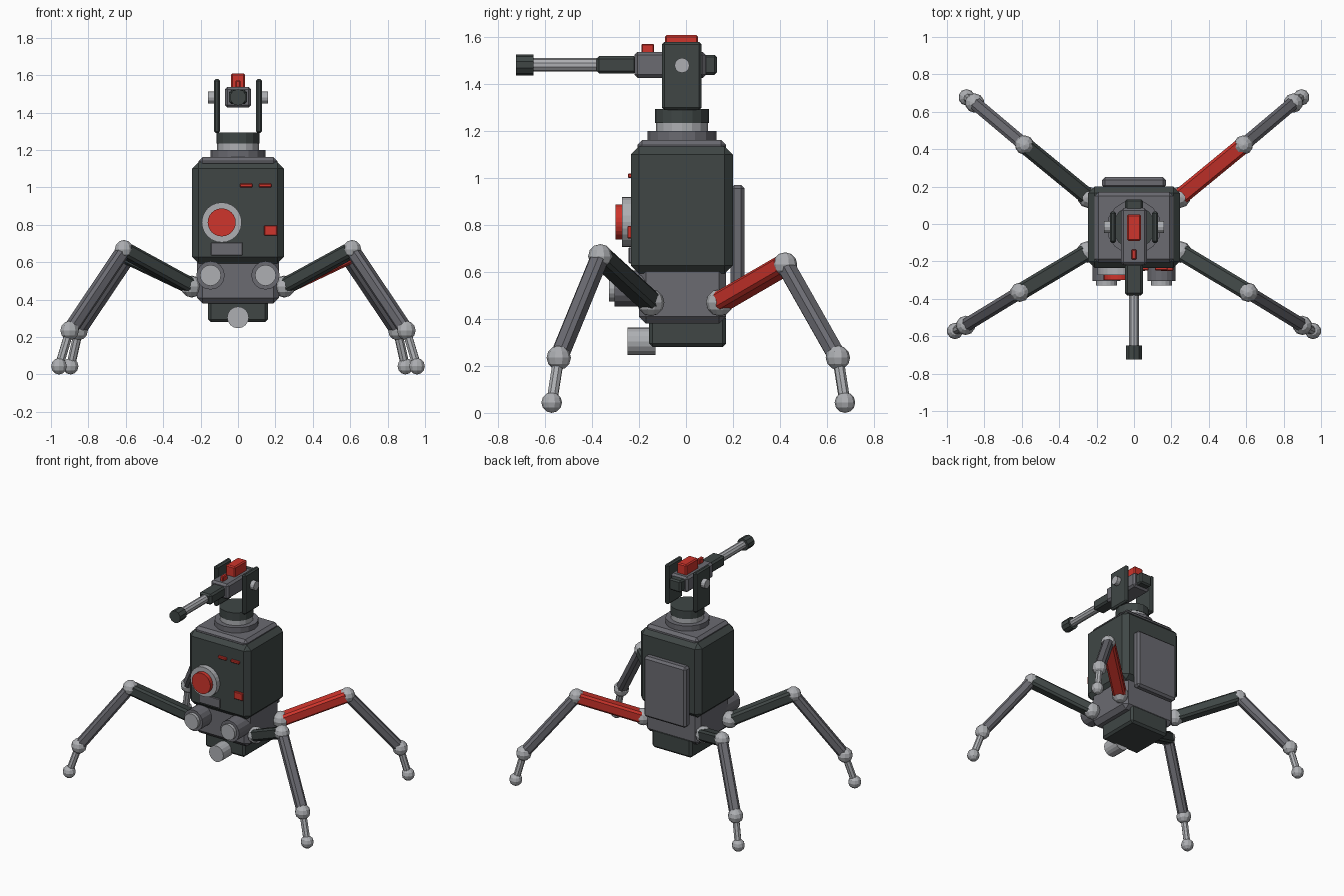
import bpy, bmesh
from math import radians
from mathutils import Matrix, Vector

cube = bpy.data.objects.get("Cube")
if cube:
    bpy.data.objects.remove(cube, do_unlink=True)


def material(name, rgb):
    m = bpy.data.materials.new(name)
    m.use_nodes = True
    color = (*rgb, 1.0)
    m.diffuse_color = color
    for node in m.node_tree.nodes:
        if node.type == 'BSDF_PRINCIPLED':
            node.inputs["Base Color"].default_value = color
            node.inputs["Roughness"].default_value = 0.6
    return m


DARK = material("dark green armour", (0.05, 0.062, 0.06))
GREY = material("mid grey metal", (0.145, 0.145, 0.165))
LIGHT = material("light grey metal", (0.42, 0.43, 0.45))
RED = material("signal red", (0.62, 0.035, 0.025))
CY = -0.017  # depth centre of the body


def finish(name, bm, mat, matrix):
    bm.transform(matrix)
    bmesh.ops.recalc_face_normals(bm, faces=bm.faces)
    me = bpy.data.meshes.new(name)
    bm.to_mesh(me)
    bm.free()
    me.materials.append(mat)
    ob = bpy.data.objects.new(name, me)
    bpy.context.collection.objects.link(ob)
    return ob


def bevelled_block(size, bevel, segments=1):
    bm = bmesh.new()
    bmesh.ops.create_cube(bm, size=1, matrix=Matrix.Diagonal((*size, 1)))
    if bevel:
        bmesh.ops.bevel(bm, geom=bm.edges[:], offset=bevel, segments=segments,
                        profile=0.5, affect='EDGES', clamp_overlap=True)
    return bm


def box(name, mat, x, y, z, bevel=0.0, segments=1):
    """Box from (min, max) ranges on each axis."""
    ranges = (x, y, z)
    size = [b - a for a, b in ranges]
    centre = Vector([(a + b) / 2 for a, b in ranges])
    return finish(name, bevelled_block(size, bevel, segments), mat, Matrix.Translation(centre))


def frame(a, b):
    """Matrix with z along a-b, x kept horizontal, centred between them."""
    z = (b - a).normalized()
    side = Vector((0, 0, 1)).cross(z)
    x = side.normalized() if side.length > 0.001 else Vector((1, 0, 0))
    m = Matrix((x, z.cross(x), z)).transposed().to_4x4()
    m.translation = (a + b) / 2
    return m


def rod(name, mat, a, b, r, sides=12):
    a, b = Vector(a), Vector(b)
    bm = bmesh.new()
    bmesh.ops.create_cone(bm, cap_ends=True, segments=sides, radius1=r, radius2=r,
                          depth=(b - a).length)
    return finish(name, bm, mat, frame(a, b))


def strut(name, mat, a, b, width, height, bevel):
    a, b = Vector(a), Vector(b)
    bm = bevelled_block((width, height, (b - a).length), bevel)
    return finish(name, bm, mat, frame(a, b))


def ball(name, mat, centre, r):
    bm = bmesh.new()
    bmesh.ops.create_uvsphere(bm, u_segments=10, v_segments=6, radius=r)
    return finish(name, bm, mat, Matrix.Translation(Vector(centre)))


# Body
box("body_shell", DARK, (-0.245, 0.245), (-0.235, 0.2), (0.593, 1.135), 0.035)
box("body_lid", GREY, (-0.21, 0.21), (-0.207, 0.17), (1.11, 1.162), 0.02)
box("lower_hull", GREY, (-0.22, 0.22), (-0.2, 0.17), (0.38, 0.64), 0.03)
box("belly_block", DARK, (-0.16, 0.16), (-0.157, 0.17), (0.28, 0.42), 0.015)
box("back_panel", GREY, (-0.17, 0.17), (0.19, 0.25), (0.53, 0.97), 0.015)

# Front details
rod("eye_ring", LIGHT, (-0.087, -0.22, 0.813), (-0.087, -0.272, 0.813), 0.107, 24)
rod("eye_lens", RED, (-0.087, -0.22, 0.813), (-0.087, -0.3, 0.813), 0.075, 24)
box("front_plate", GREY, (-0.145, 0.025), (-0.244, -0.22), (0.637, 0.705), 0.003)
box("front_button", RED, (0.14, 0.21), (-0.25, -0.22), (0.743, 0.797), 0.004)
for i, x in enumerate((0.01, 0.112)):
    box(f"indicator_{i + 1}", RED, (x, x + 0.068), (-0.248, -0.22), (1.0, 1.02), 0.004)
rod("belly_sensor", LIGHT, (0, -0.13, 0.305), (0, -0.25, 0.305), 0.058, 16)
for side, s in (("left", 1), ("right", -1)):
    rod(side + "_lamp_housing", GREY, (s * 0.147, -0.15, 0.53), (s * 0.147, -0.305, 0.53), 0.076, 16)
    rod(side + "_lamp_lens", LIGHT, (s * 0.147, -0.3, 0.53), (s * 0.147, -0.328, 0.53), 0.056, 16)

# Turret rings
for name, mat, r, z0, z1 in (("turret_base", GREY, 0.146, 1.15, 1.2),
                             ("turret_collar", LIGHT, 0.111, 1.2, 1.235),
                             ("turret_head", DARK, 0.115, 1.235, 1.294)):
    rod(name, mat, (0, CY, z0), (0, CY, z1), r, 16)

# Yoke and pivots
for side, s in (("left", 1), ("right", -1)):
    box(side + "_yoke_arm", DARK, sorted((s * 0.096, s * 0.129)), (-0.102, 0.066), (1.29, 1.58), 0.01)
    rod(side + "_pivot", LIGHT, (s * 0.1, CY, 1.48), (s * 0.16, CY, 1.48), 0.032, 12)

# Gun
box("gun_receiver", GREY, (-0.07, 0.07), (-0.22, 0.085), (1.427, 1.538), 0.014)
box("gun_tail", DARK, (-0.048, 0.048), (0.07, 0.132), (1.44, 1.525), 0.01)
box("gun_sleeve", DARK, (-0.048, 0.048), (-0.382, -0.21), (1.445, 1.52), 0.012)
rod("gun_barrel", LIGHT, (0, -0.37, 1.482), (0, -0.66, 1.482), 0.029, 10)
rod("gun_muzzle", DARK, (0, -0.65, 1.482), (0, -0.725, 1.482), 0.044, 10)
box("gun_top_block", RED, (-0.038, 0.038), (-0.09, 0.052), (1.53, 1.61), 0.008)
box("gun_sight", RED, (-0.013, 0.013), (-0.19, -0.136), (1.53, 1.572), 0.005)

# Legs: hip, knee, ankle and foot joints of the left side, mirrored
LEGS = {
    "front": ((0.25, -0.15, 0.47), (0.61, -0.365, 0.667), (0.9, -0.542, 0.235), (0.957, -0.572, 0.044)),
    "back": ((0.245, 0.143, 0.47), (0.585, 0.422, 0.632), (0.852, 0.647, 0.235), (0.895, 0.677, 0.044)),
}
for end, joints in LEGS.items():
    for side, s in (("left", 1), ("right", -1)):
        leg = f"{end}_{side}_"
        hip, knee, ankle, foot = [Vector((s * x, y, z)) for x, y, z in joints]
        upper = RED if (end, side) == ("back", "left") else DARK
        strut(leg + "thigh", upper, hip, knee, 0.09, 0.078, 0.014)
        strut(leg + "shin", GREY, knee, ankle, 0.07, 0.07, 0.016)
        rod(leg + "toe", LIGHT, ankle, foot, 0.024, 8)
        for part, pos, r in (("hip", hip, 0.058), ("knee", knee, 0.052),
                             ("ankle", ankle, 0.052), ("foot", foot, 0.044)):
            ball(leg + part + "_joint", LIGHT, pos, r)
